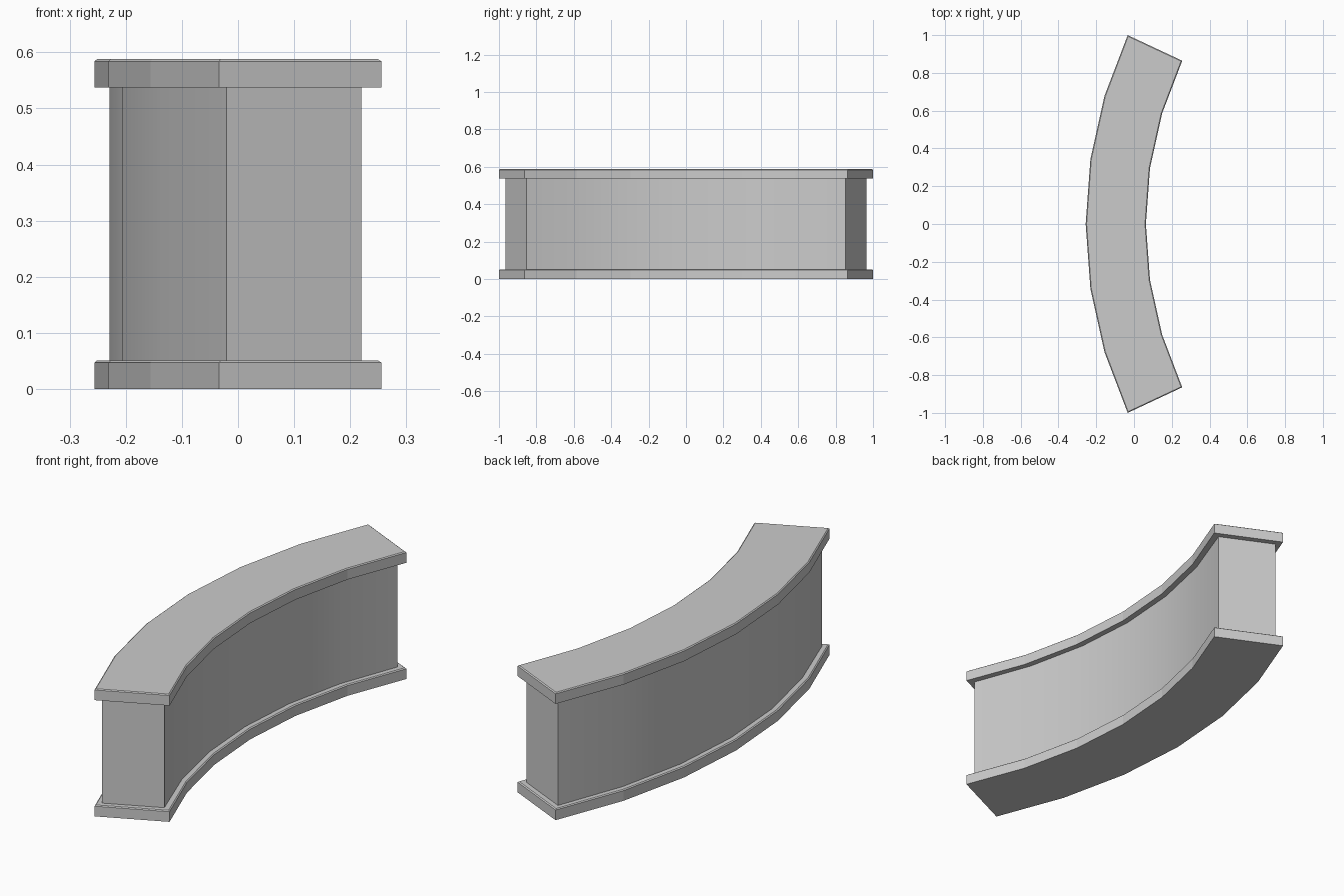
import bpy, bmesh
from math import sin, cos, radians

if "Cube" in bpy.data.objects:
    bpy.data.objects.remove(bpy.data.objects["Cube"])

CX, R_OUT, R_IN, HALF, SEG = 2.101, 2.357, 2.038, radians(25.1), 6


def outline(inset):
    """Closed plan outline of the curved wall, pulled in by inset on all sides."""
    pts = []
    for r, d in ((R_OUT - inset, 1), (R_IN + inset, -1)):
        half = HALF - inset / r
        for i in range(SEG + 1):
            a = d * half * (2 * i / SEG - 1)
            pts.append((CX - r * cos(a), -r * sin(a)))
    return pts


def curved_block(name, levels):
    """Stack outlines given as (z, inset) and skin them into a solid."""
    bm = bmesh.new()
    rings = [[bm.verts.new((x, y, z)) for x, y in outline(i)] for z, i in levels]
    n = len(rings[0])
    for a, b in zip(rings, rings[1:]):
        for k in range(n):
            bm.faces.new((a[k], a[(k + 1) % n], b[(k + 1) % n], b[k]))
    # end caps as strips of quads between outer and inner arcs
    for ring in (rings[0], rings[-1]):
        for k in range(SEG):
            bm.faces.new((ring[k], ring[k + 1], ring[n - 2 - k], ring[n - 1 - k]))
    bmesh.ops.recalc_face_normals(bm, faces=bm.faces)
    me = bpy.data.meshes.new(name)
    bm.to_mesh(me)
    bm.free()
    ob = bpy.data.objects.new(name, me)
    bpy.context.collection.objects.link(ob)
    return ob


# Base plinth and top coping, each with a small chamfer on the upper edge
for name, z in (("base_plinth", 0.0), ("top_coping", 0.537)):
    curved_block(name, [(z, 0), (z + 0.047, 0), (z + 0.051, 0.005)])

# Smooth-shaded wall body
wall = curved_block("wall_body", [(0.051, 0.027), (0.537, 0.027)])
bpy.context.view_layer.objects.active = wall
wall.select_set(True)
bpy.ops.object.shade_smooth_by_angle(angle=radians(30))
